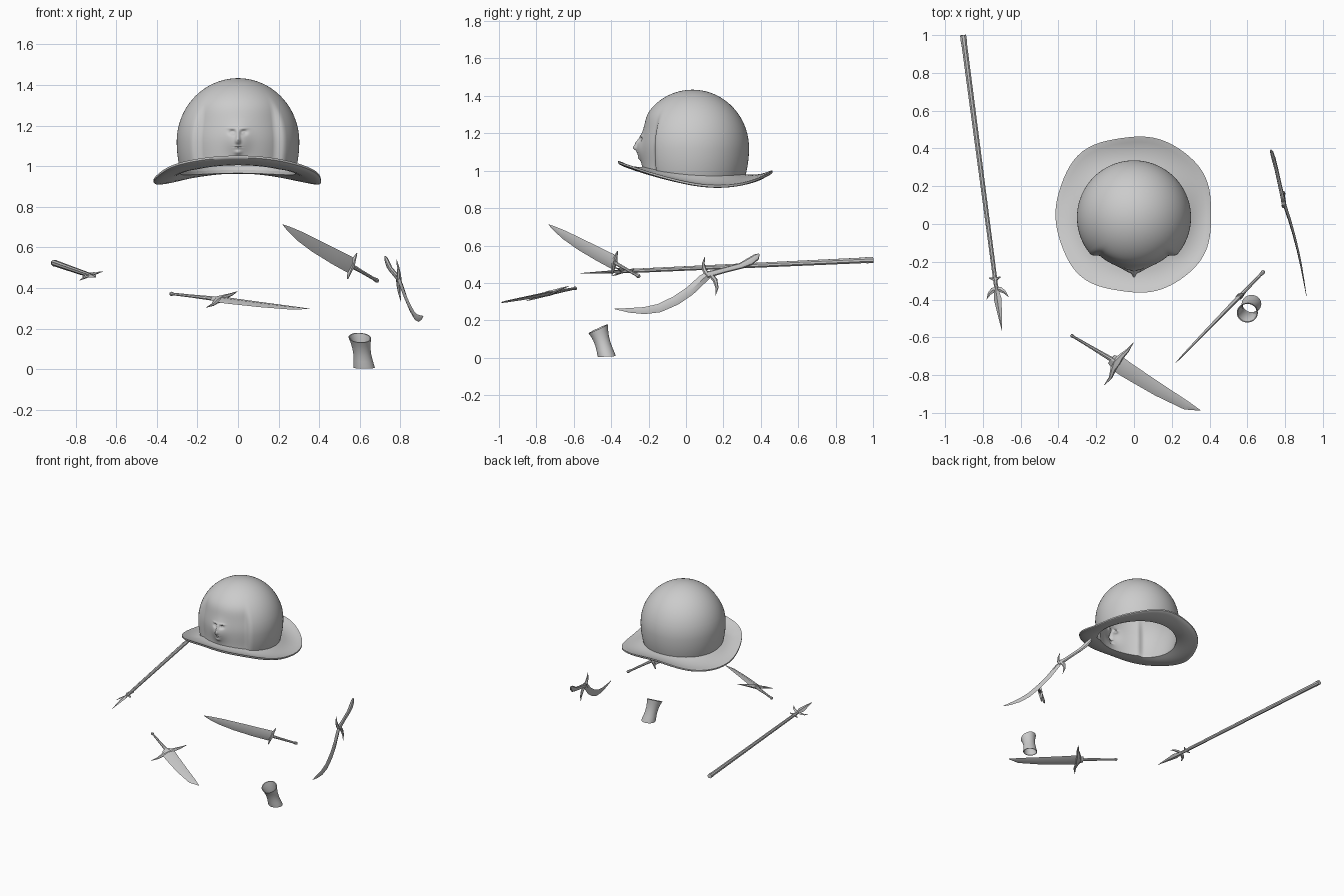
import bpy, bmesh
from math import sin, cos, pi, sqrt, exp, atan2
from mathutils import Vector


def finish(name, verts, faces, angle=0.6):
    me = bpy.data.meshes.new(name)
    me.from_pydata(verts, [], faces)
    bm = bmesh.new()
    bm.from_mesh(me)
    bmesh.ops.recalc_face_normals(bm, faces=bm.faces)
    bm.to_mesh(me)
    bm.free()
    ob = bpy.data.objects.new(name, me)
    bpy.context.collection.objects.link(ob)
    bpy.ops.object.select_all(action='DESELECT')
    bpy.context.view_layer.objects.active = ob
    ob.select_set(True)
    bpy.ops.object.shade_smooth_by_angle(angle=angle)
    return ob


def bridge(rings, n, closed=False):
    """Quads between consecutive rings of n vertices."""
    m = len(rings)
    return [(a * n + k, a * n + (k + 1) % n, b * n + (k + 1) % n, b * n + k)
            for a, b in [(i, (i + 1) % m) for i in range(m if closed else m - 1)]
            for k in range(n)]


class Frame:
    """Weapon plane: u runs from butt to tip, v across the blade, w is its normal."""
    def __init__(self, butt, tip, side):
        self.o = Vector(butt)
        self.u = (Vector(tip) - self.o).normalized()
        s = Vector(side)
        self.v = (s - self.u * s.dot(self.u)).normalized()
        self.w = self.u.cross(self.v)

    def loft(self, name, stations, n=4):
        """stations: (s, c, half width, half thickness) along an in-plane path."""
        rings = []
        for i, (s, c, wd, th) in enumerate(stations):
            a, b = stations[max(i - 1, 0)], stations[min(i + 1, len(stations) - 1)]
            t = Vector((b[0] - a[0], b[1] - a[1])).normalized()
            p = self.o + self.u * s + self.v * c
            across = self.v * t.x - self.u * t.y
            rings.append([p + across * wd * cos(2 * pi * k / n) + self.w * th * sin(2 * pi * k / n)
                          for k in range(n)])
        faces = bridge(rings, n)
        faces += [tuple(range(n)), tuple(range((len(rings) - 1) * n, len(rings) * n))]
        return finish(name, [v for r in rings for v in r], faces)


# ---------- helmet ----------
SEG, CY = 128, 0.035
us = [2 * pi * i / SEG for i in range(SEG)]
THETA = [u - 0.75 * sin(u) for u in us]          # denser towards the face


def base_z(a):
    return 0.985 + 0.02 * cos(a) + 0.012 * cos(2 * a)


def rim_z(a):
    return 0.9775 + 0.035 * cos(a) + 0.0475 * cos(2 * a) - 0.01 * cos(3 * a)


def bump(x, z, cx, cz, sx, sz, h):
    return h * exp(-((x - cx) / sx) ** 2 - ((z - cz) / sz) ** 2)


def relief(a, x, z):
    """Flattened front panel plus the small embossed face."""
    if cos(a) < 0.3:
        return 0
    d = abs(atan2(sin(a), cos(a)))
    k = min(max((0.86 - d) / 0.14, 0), 1)
    h = -0.03 * k * k * (3 - 2 * k) * exp(-((z - 1.12) / 0.16) ** 4)
    h += bump(x, z, 0, 1.125, 0.062, 0.07, 0.026)
    h += bump(x, z, 0, 1.122, 0.011, 0.015, 0.018) + bump(x, z, 0, 1.15, 0.009, 0.024, 0.011)
    h += bump(x, z, 0, 1.094, 0.018, 0.008, 0.007) - bump(x, z, 0, 1.094, 0.02, 0.0028, 0.007)
    h += bump(x, z, 0, 1.068, 0.018, 0.012, 0.009)
    for m in (-1, 1):
        h -= bump(x, z, m * 0.029, 1.166, 0.017, 0.011, 0.015)
        h += bump(x, z, m * 0.029, 1.165, 0.009, 0.005, 0.008)
        h += bump(x, z, m * 0.032, 1.186, 0.022, 0.006, 0.005)
    return h


def dome_point(a, z):
    if z > 1.12:
        r = 0.302 * sqrt(max(0, 1 - ((z - 1.12) / 0.313) ** 2))
    else:
        r = 0.302 - 0.9 * (1.12 - z) ** 2
    r += relief(a, r * sin(a), z) if z < 1.4 else 0
    return Vector((r * sin(a), CY - r * cos(a), z))


rings = []
for i in range(60):                               # lower wall
    f = i / 60
    rings.append([dome_point(a, base_z(a) * (1 - f) + 1.21 * f) for a in THETA])
for i in range(25):                               # crown
    e = 0.2916 + (pi / 2 - 0.2916) * i / 25
    rings.append([dome_point(a, 1.12 + 0.313 * sin(e)) for a in THETA])
verts = [v for r in rings for v in r] + [Vector((0, CY, 1.433))]
last = (len(rings) - 1) * SEG
faces = bridge(rings, SEG)
faces += [(last + k, last + (k + 1) % SEG, len(verts) - 1) for k in range(SEG)]
finish("helmet_dome", verts, faces, 0.9)


def brim_ring(f, dz):
    ring = []
    for a in THETA:
        p = dome_point(a, base_z(a))
        ro = 0.42 + 0.008 * cos(4 * a + pi) + 0.004 * sin(7 * a)
        q = Vector((ro * sin(a), 0.05 - ro * cos(a), rim_z(a)))
        v = p.lerp(q, f)
        v.z += dz - 0.045 * f * (1 - f)
        ring.append(v)
    return ring


fs = [0, 0.2, 0.4, 0.6, 0.8, 0.95]
rings = [brim_ring(f, 0.004) for f in fs] + [brim_ring(1, 0.002), brim_ring(1, -0.008)]
rings += [brim_ring(f, -0.012) for f in reversed(fs)]
finish("helmet_brim", [v for r in rings for v in r], bridge(rings, SEG, True), 0.7)

# ---------- winged spear ----------
F = Frame((-0.905, 1.0, 0.523), (-0.70, -0.56, 0.452), (0.118, 0.01, 0.045))
F.loft("spear_shaft", [(0, 0, .017, .017), (.03, 0, .018, .018), (.05, 0, .016, .016),
                       (1.30, 0, .012, .012), (1.36, 0, .011, .011)], 8)
F.loft("spear_collar", [(1.295, -.032, .003, .003), (1.302, -.014, .007, .007), (1.306, 0, .012, .014),
                        (1.302, .014, .007, .007), (1.295, .032, .003, .003)], 6)
F.loft("spear_blade", [(1.34, 0, .012, .011), (1.38, 0, .016, .01), (1.41, 0, .022, .008),
                       (1.46, 0, .016, .006), (1.578, 0, .001, .001)])
for m in (-1, 1):
    F.loft("spear_wing", [(1.358, 0, .014, .006), (1.362, .022 * m, .014, .006),
                          (1.378, .044 * m, .009, .004), (1.405, .062 * m, .001, .001)])

# ---------- broad sword with cut-off tip ----------
F = Frame((-0.335, -0.588, 0.372), (0.35, -0.995, 0.295), (0.155, 0.225, 0.079))
F.loft("broad_sword_grip", [(0, 0, .006, .006), (.008, 0, .011, .011), (.022, 0, .007, .007),
                            (.12, 0, .009, .008), (.27, 0, .014, .012)], 8)
F.loft("broad_sword_blade", [(.25, 0, .028, .012), (.30, -.004, .046, .011), (.36, -.008, .044, .01),
                             (.55, -.012, .037, .008), (.72, -.008, .025, .005), (.797, .008, .002, .001)])
F.loft("broad_sword_guard", [(.293, -.143, .001, .001), (.30, -.09, .009, .007), (.288, -.04, .016, .011),
                             (.285, 0, .028, .016), (.288, .04, .016, .011),
                             (.30, .09, .009, .007), (.303, .143, .001, .001)], 6)

# ---------- short sword ----------
F = Frame((0.688, -0.25, 0.434), (0.22, -0.735, 0.708), (0.034, 0.022, 0.09))
F.loft("short_sword_grip", [(0, 0, .009, .009), (.01, 0, .012, .011), (.03, 0, .008, .008),
                            (.12, 0, .009, .009), (.21, 0, .012, .011)], 8)
F.loft("short_sword_blade", [(.19, 0, .03, .012), (.215, 0, .041, .012), (.33, -.004, .039, .01),
                             (.48, -.006, .034, .008), (.60, -.004, .025, .006),
                             (.68, 0, .013, .004), (.73, .004, .001, .001)])
F.loft("short_sword_guard", [(.195, -.068, .003, .003), (.20, -.03, .010, .013), (.20, 0, .014, .018),
                             (.20, .03, .010, .013), (.195, .068, .003, .003)], 6)

# ---------- curved sabre ----------
F = Frame((0.725, 0.392, 0.553), (0.913, -0.378, 0.256), (-0.02, -0.06, 0.2))
F.loft("sabre_grip", [(0, .002, .004, .004), (.02, -.008, .018, .009), (.06, -.018, .022, .011),
                      (.12, -.022, .016, .010), (.21, -.012, .015, .010), (.31, -.002, .017, .012)], 8)
F.loft("sabre_blade", [(.29, 0, .018, .01), (.34, -.015, .024, .009), (.43, -.05, .025, .008),
                       (.52, -.070, .025, .007), (.62, -.076, .023, .006), (.70, -.06, .019, .005),
                       (.78, -.028, .012, .003), (.848, .006, .001, .001)])
F.loft("sabre_guard_upper", [(.305, -.01, .014, .013), (.312, .03, .012, .010),
                             (.305, .06, .008, .006), (.283, .092, .001, .001)], 6)
F.loft("sabre_guard_lower", [(.295, .01, .014, .013), (.278, -.045, .013, .010),
                             (.284, -.085, .009, .006), (.308, -.122, .001, .001)], 6)

# ---------- open cuff ----------
N = 28
prof = [(0, .052), (.08, .051), (.25, .047), (.45, .044), (.65, .045), (.85, .05), (1, .056)]
low, high = Vector((0.622, -0.423, 0.006)), Vector((0.60, -0.470, 0.155))
rings = []
for inset, seq in ((0, prof), (0.005, prof[::-1])):
    for f, r in seq:
        c = low.lerp(high, f)
        ring = []
        for k in range(N):
            x, y = (r - inset) * cos(2 * pi * k / N), (r - inset) * 0.92 * sin(2 * pi * k / N)
            ring.append(c + Vector((x, y, (0.05 + 0.42 * f) * y - 0.06 * f * x)))
        rings.append(ring)
vs = [v for r in rings for v in r]
for v in vs:
    v.z = max(v.z, 0)
finish("cuff", vs, bridge(rings, N, True), 0.7)
